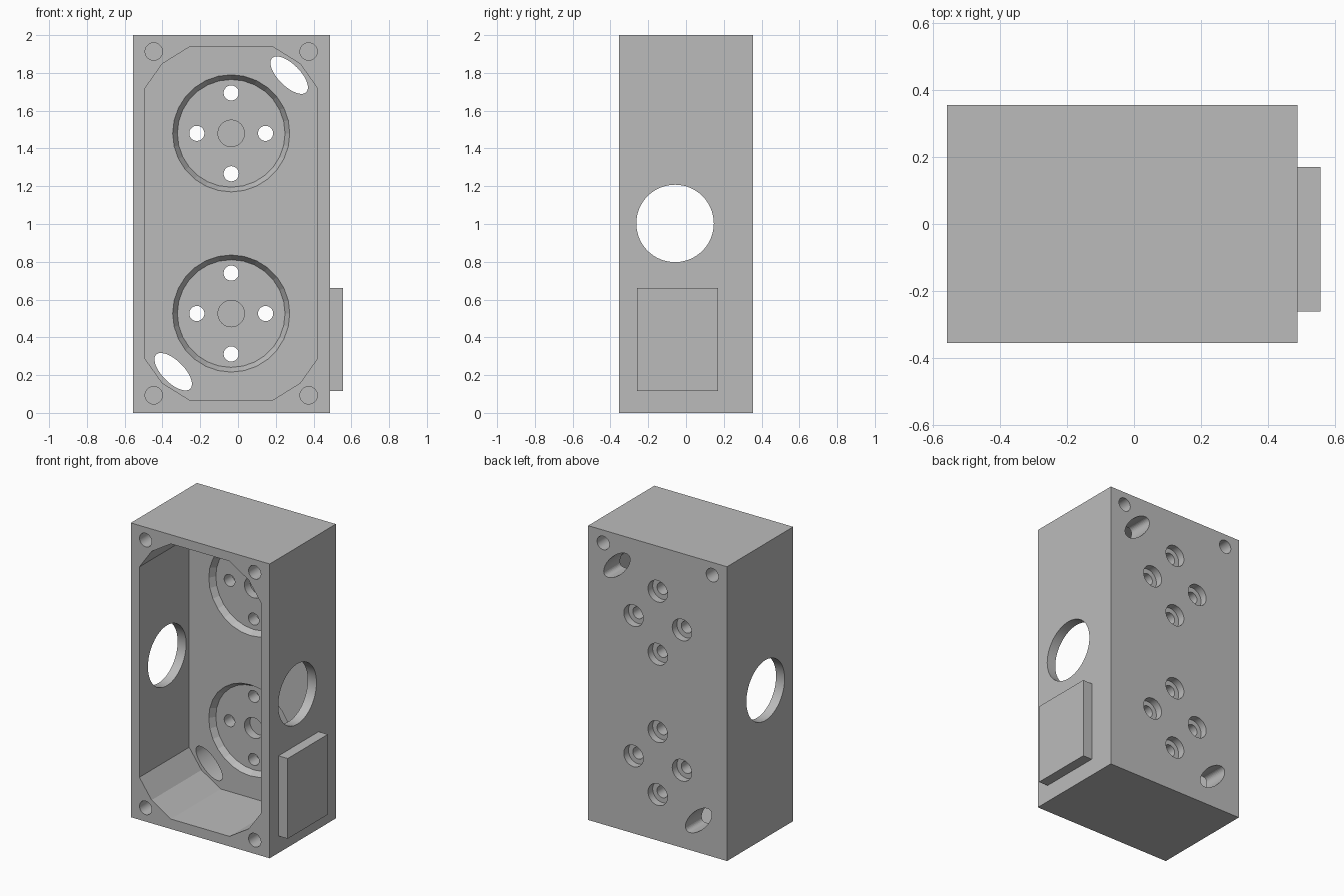
import bpy, bmesh, math
from mathutils import Matrix, Vector

cube = bpy.data.objects.get("Cube")
if cube:
    bpy.data.objects.remove(cube, do_unlink=True)

grey = bpy.data.materials.new("plain grey")
grey.use_nodes = True
COLOUR = (0.5, 0.5, 0.5, 1)
grey.diffuse_color = COLOUR
grey.node_tree.nodes["Principled BSDF"].inputs["Base Color"].default_value = COLOUR


def add_object(name, bm):
    bmesh.ops.recalc_face_normals(bm, faces=bm.faces)
    mesh = bpy.data.meshes.new(name)
    bm.to_mesh(mesh)
    bm.free()
    mesh.materials.append(grey)
    obj = bpy.data.objects.new(name, mesh)
    bpy.context.collection.objects.link(obj)
    return obj


def box(name, low, high):
    low, high = Vector(low), Vector(high)
    bm = bmesh.new()
    bmesh.ops.create_cube(bm, size=1)
    bmesh.ops.scale(bm, vec=high - low, verts=bm.verts)
    bmesh.ops.translate(bm, vec=(low + high) / 2, verts=bm.verts)
    return add_object(name, bm)


def cut(cutter):
    cutter.hide_render = True
    mod = housing.modifiers.new("cut", 'BOOLEAN')
    mod.operation = 'DIFFERENCE'
    mod.solver = 'EXACT'
    mod.object = cutter
    bpy.context.view_layer.objects.active = housing
    bpy.ops.object.modifier_apply(modifier=mod.name)
    bpy.data.objects.remove(cutter, do_unlink=True)


def drill(x, z, y0, y1, r0, r1=None, segments=48, stretch=1):
    """Round hole along y; stretch makes it oval along the falling diagonal."""
    bm = bmesh.new()
    bmesh.ops.create_cone(bm, cap_ends=True, segments=segments,
                          radius1=r0, radius2=r1 or r0, depth=y1 - y0)
    bmesh.ops.scale(bm, vec=(stretch, 1, 1), verts=bm.verts)
    bmesh.ops.rotate(bm, matrix=Matrix.Rotation(-math.pi / 2, 3, 'X'), verts=bm.verts)
    if stretch != 1:
        bmesh.ops.rotate(bm, matrix=Matrix.Rotation(math.pi / 4, 3, 'Y'), verts=bm.verts)
    bmesh.ops.translate(bm, vec=(x, (y0 + y1) / 2, z), verts=bm.verts)
    cut(add_object("hole_cutter", bm))


FRONT, BACK, FLOOR = -0.355, 0.355, 0.18
POCKET = FLOOR + 0.04
CX, CZ = -0.036, 1.003

# Main block and side plate
housing = box("housing", (-0.557, FRONT, 0), (0.487, BACK, 2))
plate = box("side_plate", (0.487, -0.26, 0.115), (0.556, 0.17, 0.66))

# Deep cavity with cut corners, open at the front
corner = [(0.457, 0.715), (0.365, 0.845), (0.22, 0.935)]
outline = []
for sx, sz in ((1, 1), (-1, 1), (-1, -1), (1, -1)):
    pts = corner if sx == sz else corner[::-1]
    outline += [(CX + sx * x, CZ + sz * z) for x, z in pts]
bm = bmesh.new()
face = bm.faces.new([bm.verts.new((x, FRONT - 0.1, z)) for x, z in outline])
new = bmesh.ops.extrude_face_region(bm, geom=[face])["geom"]
bmesh.ops.translate(bm, vec=(0, FLOOR - FRONT + 0.1, 0),
                    verts=[v for v in new if isinstance(v, bmesh.types.BMVert)])
cut(add_object("cavity_cutter", bm))

# Two round tapered pockets, each with a centre recess and four bolt holes
for z in (CZ - 0.477, CZ + 0.477):
    drill(CX, z, FLOOR - 0.04, POCKET, 0.335, 0.285, segments=28)
    drill(CX, z, FLOOR, POCKET + 0.06, 0.07)
    for dx, dz in ((0.182, 0), (-0.182, 0), (0, 0.214), (0, -0.214)):
        drill(CX + dx, z + dz, FLOOR, BACK + 0.1, 0.04)
        drill(CX + dx, z + dz, BACK - 0.05, BACK + 0.1, 0.073)

# Oval openings in two opposite corners of the back wall
for s in (1, -1):
    drill(CX + s * 0.307, CZ + s * 0.785, FLOOR - 0.05, BACK + 0.1, 0.058, stretch=2.2)

# Blind corner holes: four in front, the top two also behind
for sx in (1, -1):
    for sz in (1, -1):
        drill(CX + sx * 0.41, CZ + sz * 0.91, FRONT - 0.1, FRONT + 0.25, 0.046)
    drill(CX + sx * 0.41, CZ + 0.91, BACK - 0.2, BACK + 0.1, 0.046)

# Large cross hole through both side walls
bm = bmesh.new()
bmesh.ops.create_cone(bm, cap_ends=True, segments=64, radius1=0.205, radius2=0.205, depth=2)
bmesh.ops.rotate(bm, matrix=Matrix.Rotation(math.pi / 2, 3, 'Y'), verts=bm.verts)
bmesh.ops.translate(bm, vec=(0, -0.058, CZ), verts=bm.verts)
cut(add_object("cross_hole_cutter", bm))

# Smooth the fine holes, keep the pocket rims faceted
bpy.ops.object.select_all(action='DESELECT')
housing.select_set(True)
bpy.context.view_layer.objects.active = housing
bpy.ops.object.shade_smooth_by_angle(angle=math.radians(10))
